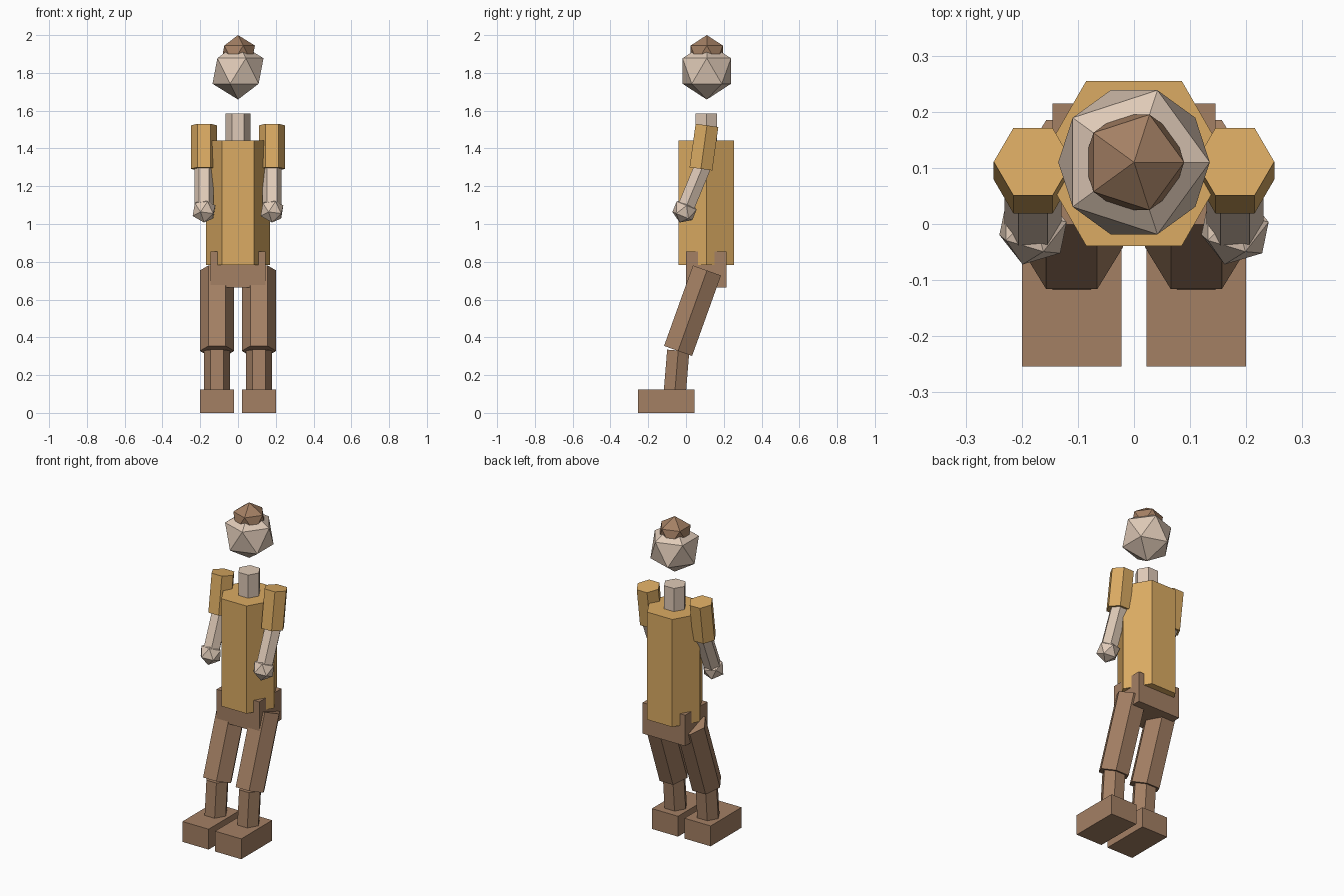
import bpy
import bmesh
from math import radians, atan2
from mathutils import Matrix, Vector

cube = bpy.data.objects.get("Cube")
if cube:
    bpy.data.objects.remove(cube, do_unlink=True)


def material(name, rgb):
    mat = bpy.data.materials.new(name)
    mat.use_nodes = True
    color = (*rgb, 1.0)
    mat.diffuse_color = color
    mat.node_tree.nodes["Principled BSDF"].inputs["Base Color"].default_value = color
    return mat


tan = material("tan cloth", (0.71, 0.41, 0.125))
brown = material("brown", (0.37, 0.215, 0.127))
skin = material("pale skin", (0.74, 0.59, 0.475))


def add_object(name, bm, mat, location, tilt=0.0):
    mesh = bpy.data.meshes.new(name)
    bm.to_mesh(mesh)
    bm.free()
    mesh.materials.append(mat)
    obj = bpy.data.objects.new(name, mesh)
    obj.location = location
    obj.rotation_euler.x = -tilt
    bpy.context.collection.objects.link(obj)
    return obj


def hex_prism(name, mat, x, bottom, top, radius):
    """Six-sided limb between two (y, z) points, with corners facing sideways."""
    a, b = Vector((x, *bottom)), Vector((x, *top))
    axis = b - a
    bm = bmesh.new()
    bmesh.ops.create_cone(bm, cap_ends=True, segments=6, radius1=radius,
                          radius2=radius, depth=axis.length)
    bmesh.ops.rotate(bm, verts=bm.verts, matrix=Matrix.Rotation(radians(30), 3, "Z"))
    return add_object(name, bm, mat, (a + b) / 2, atan2(axis.y, axis.z))


def ball(name, mat, location, radius, tilt=0.0):
    bm = bmesh.new()
    bmesh.ops.create_icosphere(bm, subdivisions=1, radius=radius)
    return add_object(name, bm, mat, location, tilt)


def box(name, mat, location, size):
    bm = bmesh.new()
    bmesh.ops.create_cube(bm, size=1)
    bmesh.ops.scale(bm, verts=bm.verts, vec=size)
    return add_object(name, bm, mat, location)


# Head, hair and neck
MID = 0.108
ball("head", skin, (0, MID + 0.002, 1.81), 0.151)
ball("hair", brown, (0, MID + 0.002, 1.9), 0.1)
hex_prism("neck", skin, 0, (MID, 1.4), (MID, 1.585), 0.066)

# Torso and hips
hex_prism("torso", tan, 0, (MID, 0.782), (MID, 1.443), 0.17)
box("hips", brown, (0, 0.107, 0.76), (0.29, 0.215, 0.19))

# Limbs on both sides
for side, s in (("left", 1), ("right", -1)):
    arm_x, leg_x = s * 0.18, s * 0.111
    hex_prism(side + "_sleeve", tan, arm_x, (0.079, 1.292), (0.111, 1.522), 0.07)
    hex_prism(side + "_forearm", skin, arm_x, (0.0, 1.09), (0.087, 1.3), 0.051)
    ball(side + "_hand", skin, (arm_x, -0.008, 1.07), 0.067, radians(22.5))
    hex_prism(side + "_thigh", brown, leg_x, (-0.042, 0.328), (0.111, 0.754), 0.091)
    hex_prism(side + "_shin", brown, leg_x, (-0.06, 0.1), (-0.041, 0.33), 0.068)
    box(side + "_foot", brown, (leg_x, -0.104, 0.0625), (0.178, 0.3, 0.125))
